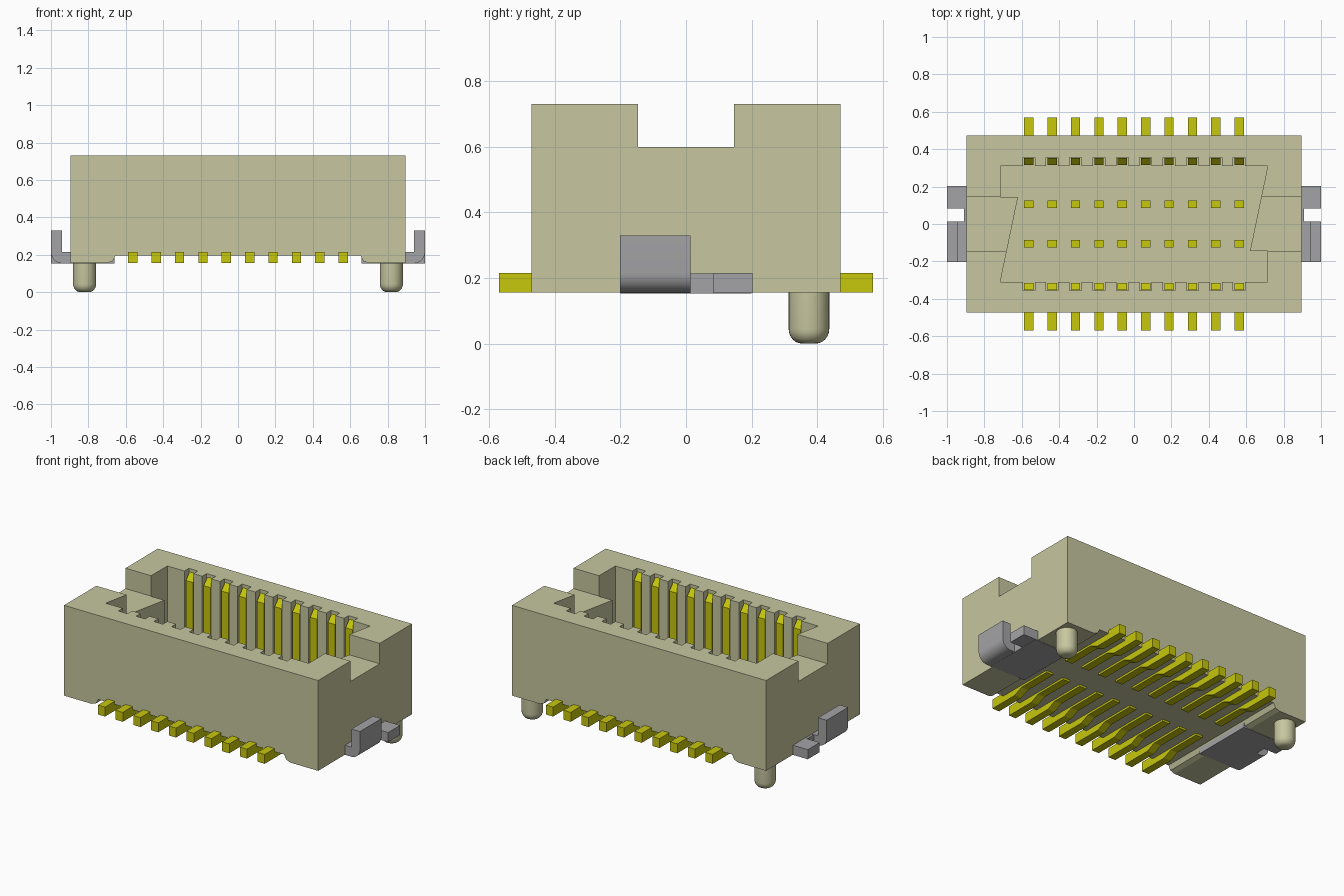
import bpy, bmesh, math
from mathutils import Vector

if "Cube" in bpy.data.objects:
    bpy.data.objects.remove(bpy.data.objects["Cube"])


def material(name, rgb):
    m = bpy.data.materials.new(name)
    m.diffuse_color = (*rgb, 1)
    m.use_nodes = True
    m.node_tree.nodes["Principled BSDF"].inputs["Base Color"].default_value = m.diffuse_color
    return m


TAN = material("tan plastic", (0.57, 0.57, 0.35))
YELLOW = material("yellow contact metal", (0.57, 0.57, 0.004))
GREY = material("grey clip metal", (0.37, 0.37, 0.38))


def finish(bm, name, mat):
    bmesh.ops.recalc_face_normals(bm, faces=bm.faces)
    me = bpy.data.meshes.new(name)
    bm.to_mesh(me)
    bm.free()
    me.materials.append(mat)
    ob = bpy.data.objects.new(name, me)
    bpy.context.collection.objects.link(ob)
    return ob


def add_prism(bm, outline, axis, a, b):
    """Extrude a 2D outline along an axis from a to b."""
    place = {"x": lambda u, v, w: (w, u, v),
             "y": lambda u, v, w: (u, w, v),
             "z": lambda u, v, w: (u, v, w)}[axis]
    face = bm.faces.new([bm.verts.new(place(u, v, a)) for u, v in outline])
    ext = bmesh.ops.extrude_face_region(bm, geom=[face])
    new = [g for g in ext["geom"] if isinstance(g, bmesh.types.BMVert)]
    shift = Vector(place(0, 0, b - a))
    bmesh.ops.translate(bm, verts=new, vec=shift)


def prism(name, outline, axis, a, b, mat):
    bm = bmesh.new()
    add_prism(bm, outline, axis, a, b)
    return finish(bm, name, mat)


def rect(u0, u1, v0, v1):
    return [(u0, v0), (u1, v0), (u1, v1), (u0, v1)]


def cut(target, cutter):
    mod = target.modifiers.new("cut", "BOOLEAN")
    mod.operation = "DIFFERENCE"
    mod.solver = "EXACT"
    mod.object = cutter
    bpy.context.view_layer.objects.active = target
    bpy.ops.object.modifier_apply(modifier=mod.name)
    bpy.data.objects.remove(cutter)


def smooth(ob):
    bpy.ops.object.select_all(action="DESELECT")
    ob.select_set(True)
    bpy.context.view_layer.objects.active = ob
    bpy.ops.object.shade_smooth_by_angle(angle=math.radians(35))


PITCH_X = [(i - 4.5) * 0.125 for i in range(10)]
BASE, TOP, FLOOR = 0.155, 0.73, 0.30

# Housing block with raised feet at both ends
half = [(0.895, TOP), (0.895, BASE), (0.70, BASE), (0.67, 0.166), (0.655, 0.195)]
outline = half + [(-x, z) for x, z in reversed(half)]
housing = prism("housing", outline, "y", -0.472, 0.472, TAN)

# Cavity with contact grooves along the long walls and a tongue at each end
row = [(-0.715, -0.31)]
for x in PITCH_X:
    row += [(x - 0.032, -0.31), (x - 0.032, -0.355), (x + 0.032, -0.355), (x + 0.032, -0.31)]
row += [(0.715, -0.31), (0.715, -0.145), (0.62, -0.145)]
cavity = row + [(-x, -y) for x, y in row]
cut(housing, prism("cavity_cutter", cavity, "z", FLOOR, 0.9, TAN))

# Lowered notch in each end wall
for s in (-1, 1):
    x0, x1 = sorted((s * 0.55, s * 1.1))
    cut(housing, prism("notch_cutter", rect(x0, x1, -0.147, 0.147), "z", 0.60, 0.9, TAN))

# Contacts: outer tail, rising wall blade and short inner post
contact = [(0.57, BASE), (0.57, 0.215), (0.352, 0.215), (0.352, 0.71), (0.315, 0.67),
           (0.315, 0.25), (0.125, 0.25), (0.125, 0.31), (0.085, 0.31), (0.085, 0.182),
           (0.31, 0.182), (0.37, BASE)]
for s, side in ((-1, "front"), (1, "back")):
    bm = bmesh.new()
    for x in PITCH_X:
        add_prism(bm, [(s * y, z) for y, z in contact], "x", x - 0.025, x + 0.025)
    finish(bm, side + "_contacts", YELLOW)

# Upright clip section with a rounded outer bend
bend = [(0.94 + 0.06 * math.sin(a), 0.214 - 0.06 * math.cos(a))
        for a in (math.pi / 2 * i / 8 for i in range(9))]
clip = [(0.85, 0.154)] + bend + [(1.0, 0.33), (0.94, 0.33), (0.94, 0.215), (0.85, 0.215)]

for s, side in ((-1, "left"), (1, "right")):
    # Solder clip: plate under the foot, flat tab and upright tab
    bm = bmesh.new()
    add_prism(bm, [(s * x, z) for x, z in clip], "y", -0.202, 0.014)
    add_prism(bm, [(s * x, z) for x, z in rect(0.66, 0.91, 0.153, 0.214)], "y", -0.20, 0.20)
    add_prism(bm, [(s * x, z) for x, z in rect(0.85, 1.0, 0.154, 0.215)], "y", 0.083, 0.203)
    smooth(finish(bm, side + "_solder_clip", GREY))

    # Locating peg with a rounded tip, near the back wall
    profile = [(0.0, 0.0)] + [(0.022 + 0.04 * math.sin(a), 0.045 - 0.045 * math.cos(a))
                              for a in (math.pi / 2 * i / 6 for i in range(7))]
    profile += [(0.062, 0.17), (0.0, 0.17)]
    bm = bmesh.new()
    verts = [bm.verts.new((r, 0, z)) for r, z in profile]
    edges = [bm.edges.new(p) for p in zip(verts, verts[1:])]
    bmesh.ops.spin(bm, geom=verts + edges, cent=(0, 0, 0), axis=(0, 0, 1),
                   angle=math.tau, steps=32)
    bmesh.ops.remove_doubles(bm, verts=bm.verts, dist=1e-4)
    bmesh.ops.translate(bm, verts=bm.verts, vec=(s * 0.82, 0.375, 0))
    smooth(finish(bm, side + "_locating_peg", TAN))
